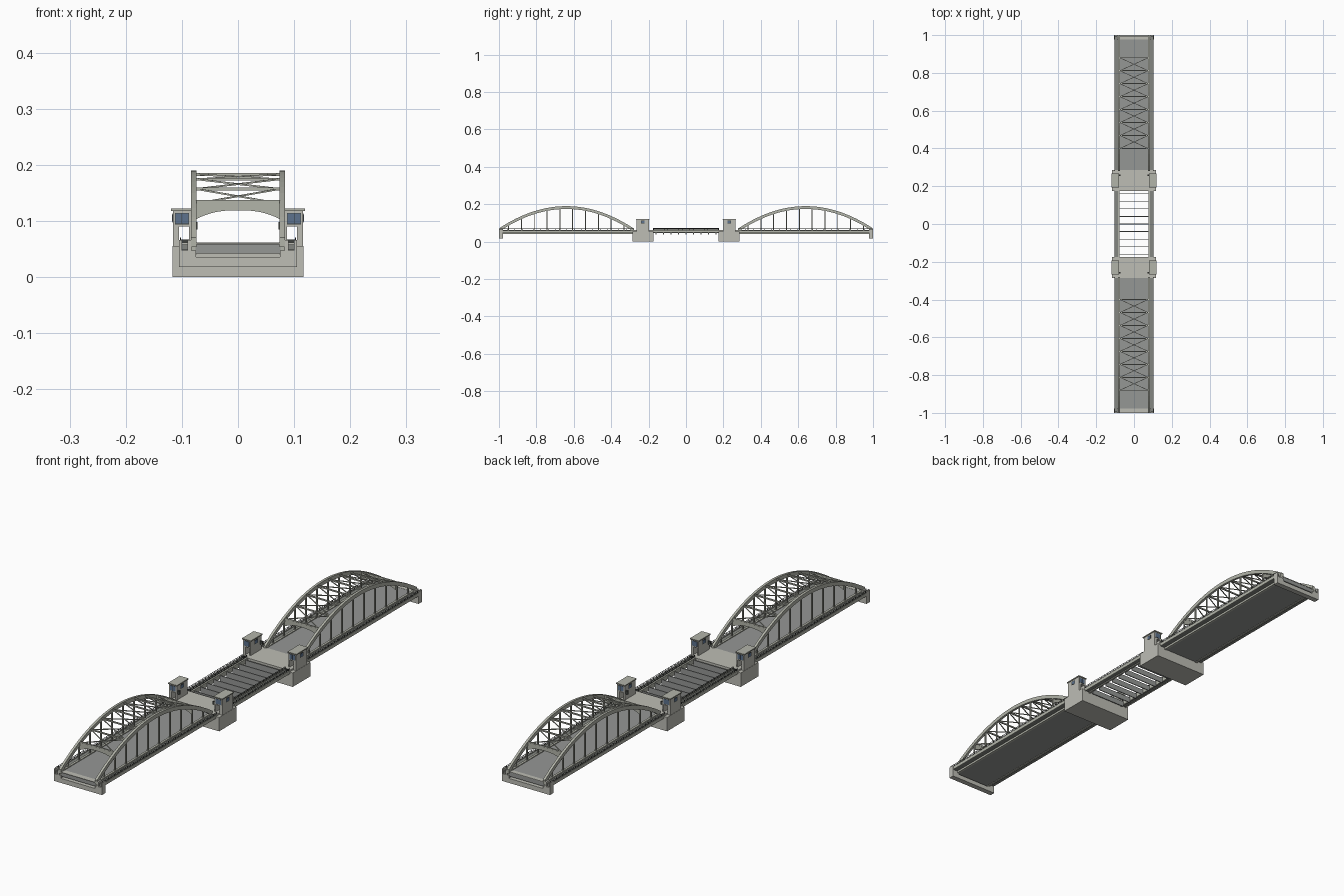
import bpy, bmesh
from mathutils import Vector

cube = bpy.data.objects.get("Cube")
if cube:
    bpy.data.objects.remove(cube, do_unlink=True)


def material(name, r, g, b):
    m = bpy.data.materials.new(name)
    m.use_nodes = True
    m.diffuse_color = (r, g, b, 1)
    m.node_tree.nodes["Principled BSDF"].inputs["Base Color"].default_value = (r, g, b, 1)
    return m


CONCRETE = material("pale concrete", 0.51, 0.51, 0.46)
STEEL = material("grey green steel", 0.45, 0.46, 0.40)
ROAD = material("road grey", 0.30, 0.31, 0.30)
WALK = material("walkway grey", 0.23, 0.24, 0.22)
DARK = material("dark iron", 0.05, 0.055, 0.05)
GLASS = material("window blue", 0.11, 0.17, 0.27)


class Part:
    """One object gathered from boxes, bars and swept rings."""

    def __init__(self, name, mat):
        self.name, self.mat, self.bm = name, mat, bmesh.new()

    def sweep(self, rings):
        rows = [[self.bm.verts.new(p) for p in ring] for ring in rings]
        for a, b in zip(rows, rows[1:]):
            n = len(a)
            for i in range(n):
                self.bm.faces.new((a[i], a[(i + 1) % n], b[(i + 1) % n], b[i]))
        self.bm.faces.new(rows[0][::-1])
        self.bm.faces.new(rows[-1])

    def box(self, x0, x1, y0, y1, z0, z1):
        self.sweep([[(x0, y0, z), (x1, y0, z), (x1, y1, z), (x0, y1, z)] for z in (z0, z1)])

    def bar(self, p, q, w):
        p, q = Vector(p), Vector(q)
        d = (q - p).normalized()
        ref = Vector((1, 0, 0)) if abs(d.x) < 0.5 else Vector((0, 0, 1))
        u = d.cross(ref).normalized() * w / 2
        v = d.cross(u).normalized() * w / 2
        self.sweep([[c + u + v, c - u + v, c - u - v, c + u - v] for c in (p, q)])

    def done(self):
        bmesh.ops.recalc_face_normals(self.bm, faces=self.bm.faces)
        mesh = bpy.data.meshes.new(self.name)
        self.bm.to_mesh(mesh)
        self.bm.free()
        mesh.materials.append(self.mat)
        ob = bpy.data.objects.new(self.name, mesh)
        bpy.context.scene.collection.objects.link(ob)


MID, HALF, STEP = 0.64, 0.36, 0.0686


def arch_top(t):
    """Height of the arch back at distance t from its crown."""
    return 0.19 - 0.92 * t * t


def railing(part, x, y0, y1, z):
    for h in (0.005, 0.010):
        part.box(x - 0.0006, x + 0.0006, y0, y1, z + h - 0.0012, z + h)
    n = round((y1 - y0) / 0.02)
    for i in range(n + 1):
        y = y0 + (y1 - y0) * i / n
        part.box(x - 0.0007, x + 0.0007, y - 0.0007, y + 0.0007, z, z + 0.010)


def approach_span(s, label):
    ya, yb = sorted((s * 0.28, s * 0.995))
    # Deck, edge girders and walkways
    road = Part(label + "_road", ROAD)
    road.box(-0.076, 0.076, ya, yb, 0.042, 0.060)
    road.done()
    walk = Part(label + "_walkways", WALK)
    girders = Part(label + "_edge_girders", STEEL)
    rails = Part(label + "_railings", DARK)
    for side in (-1, 1):
        walk.box(*sorted((side * 0.083, side * 0.101)), ya, yb, 0.048, 0.058)
        girders.box(*sorted((side * 0.074, side * 0.083)), ya, yb, 0.040, 0.063)
        girders.box(*sorted((side * 0.101, side * 0.104)), ya, yb, 0.048, 0.061)
        railing(rails, side * 0.1025, ya, yb, 0.060)
    walk.done()
    girders.done()
    rails.done()

    # Twin arches and hangers
    arches = Part(label + "_arches", STEEL)
    hangers = Part(label + "_hangers", STEEL)
    for side in (-1, 1):
        x0, x1 = side * 0.074, side * 0.0835
        rings = []
        for i in range(25):
            t = -HALF + 2 * HALF * i / 24
            y, z = s * MID + t, arch_top(t)
            low = max(z - 0.015 - 0.02 * t * t, 0.045)
            rings.append([(x0, y, low), (x1, y, low), (x1, y, z), (x0, y, z)])
        arches.sweep(rings)
        for i in range(10):
            t = (i - 4.5) * STEP
            y = s * MID + t
            hangers.box(*sorted((side * 0.0765, side * 0.081)), y - 0.0025, y + 0.0025,
                        0.06, arch_top(t) - 0.01)
    arches.done()
    hangers.done()

    # Wind bracing between the arches
    brace = Part(label + "_wind_bracing", STEEL)
    nodes = [(s * MID + (i - 3.5) * STEP, arch_top((i - 3.5) * STEP) - 0.006) for i in range(8)]
    for y, z in nodes:
        brace.bar((-0.075, y, z), (0.075, y, z), 0.005)
    for (y, z), (y2, z2) in zip(nodes, nodes[1:]):
        for side in (-1, 1):
            brace.bar((-0.075 * side, y, z), (0.075 * side, y2, z2), 0.003)
    brace.done()

    # Portal beams with a curved underside
    portal = Part(label + "_portals", STEEL)
    for y, z in (nodes[0], nodes[-1]):
        rings = []
        for i in range(13):
            x = -0.075 + 0.15 * i / 12
            low = 0.119 - 0.016 * (abs(x) / 0.075) ** 2.5
            rings.append([(x, y - 0.002, low), (x, y + 0.002, low),
                          (x, y + 0.002, 0.137), (x, y - 0.002, 0.137)])
        portal.sweep(rings)
    portal.done()

    # End support with a lowered middle, and its corner posts
    end = Part(label + "_end_support", CONCRETE)
    y0, y1 = sorted((s * 0.978, s))
    end.box(-0.105, 0.105, y0, y1, 0.018, 0.036)
    for side in (-1, 1):
        end.box(*sorted((side * 0.075, side * 0.105)), y0, y1, 0.036, 0.047)
        end.box(*sorted((side * 0.083, side * 0.09)), y0, y1, 0.047, 0.066)
        end.box(*sorted((side * 0.100, side * 0.105)), y0, y1, 0.047, 0.066)
    end.box(-0.075, 0.075, y0, s * 0.996 if s > 0 else y1, 0.058, 0.0605)
    end.done()


def pier(s, label):
    # Pier block and light roadway slab
    y0, y1 = sorted((s * 0.175, s * 0.285))
    block = Part(label + "_pier", CONCRETE)
    block.box(-0.117, 0.117, y0, y1, 0, 0.055)
    block.box(-0.103, 0.103, y0, y1, 0.055, 0.0615)
    block.done()

    # Control towers: a passage between two walls, with a cabin above
    tower = Part(label + "_towers", CONCRETE)
    roof = Part(label + "_tower_roofs", STEEL)
    glass = Part(label + "_tower_windows", GLASS)
    frame = Part(label + "_window_frames", DARK)
    lamps = Part(label + "_signal_lamps", DARK)
    c0, c1 = sorted((s * 0.198, s * 0.264))
    cy = s * 0.231
    for side in (-1, 1):
        def span(a, b):
            return sorted((side * a, side * b))
        tower.box(*span(0.083, 0.0875), c0, c1, 0.06, 0.09)
        tower.box(*span(0.105, 0.116), c0, c1, 0.055, 0.09)
        tower.box(*span(0.083, 0.116), c0, c1, 0.09, 0.118)
        roof.box(*span(0.080, 0.119), c0 - 0.004, c1 + 0.004, 0.118, 0.122)
        # Paired panes on the road-facing ends, single panes on the flanks
        for edge, out in ((c0, -1), (c1, 1)):
            f = sorted((edge, edge + out * 0.0008))
            g = sorted((edge, edge + out * 0.0014))
            frame.box(*span(0.0875, 0.1125), *f, 0.094, 0.1145)
            glass.box(*span(0.0885, 0.0995), *g, 0.095, 0.1135)
            glass.box(*span(0.1005, 0.1115), *g, 0.095, 0.1135)
        for edge, out in ((0.116, 1), (0.083, -1)):
            frame.box(*span(edge, edge + out * 0.0008), cy - 0.01, cy + 0.01, 0.097, 0.113)
            glass.box(*span(edge, edge + out * 0.0014), cy - 0.008, cy + 0.008, 0.099, 0.111)
        lamps.box(*span(0.072, 0.083), s * 0.255, s * 0.261, 0.085, 0.098)
    for p in (tower, roof, glass, frame, lamps):
        p.done()


for s, label in ((-1, "front"), (1, "back")):
    approach_span(s, label)
    pier(s, label)

# Open middle span: deep thin cross beams between side girders
beams = Part("middle_cross_beams", ROAD)
for i in range(9):
    y = (i - 4) * 0.04
    beams.box(-0.078, 0.078, y - 0.0018, y + 0.0018, 0.038, 0.060)
beams.done()
girders = Part("middle_side_girders", STEEL)
walks = Part("middle_walkways", WALK)
rails = Part("middle_railings", DARK)
for side in (-1, 1):
    girders.box(*sorted((side * 0.078, side * 0.085)), -0.175, 0.175, 0.046, 0.064)
    girders.box(*sorted((side * 0.101, side * 0.104)), -0.175, 0.175, 0.048, 0.061)
    walks.box(*sorted((side * 0.085, side * 0.101)), -0.175, 0.175, 0.050, 0.060)
    railing(rails, side * 0.1025, -0.175, 0.175, 0.060)
    railing(rails, side * 0.0845, -0.175, 0.175, 0.062)
    for y in (-0.172, 0.172):
        rails.box(*sorted((side * 0.087, side * 0.102)), y - 0.001, y + 0.001, 0.06, 0.067)
for p in (girders, walks, rails):
    p.done()
